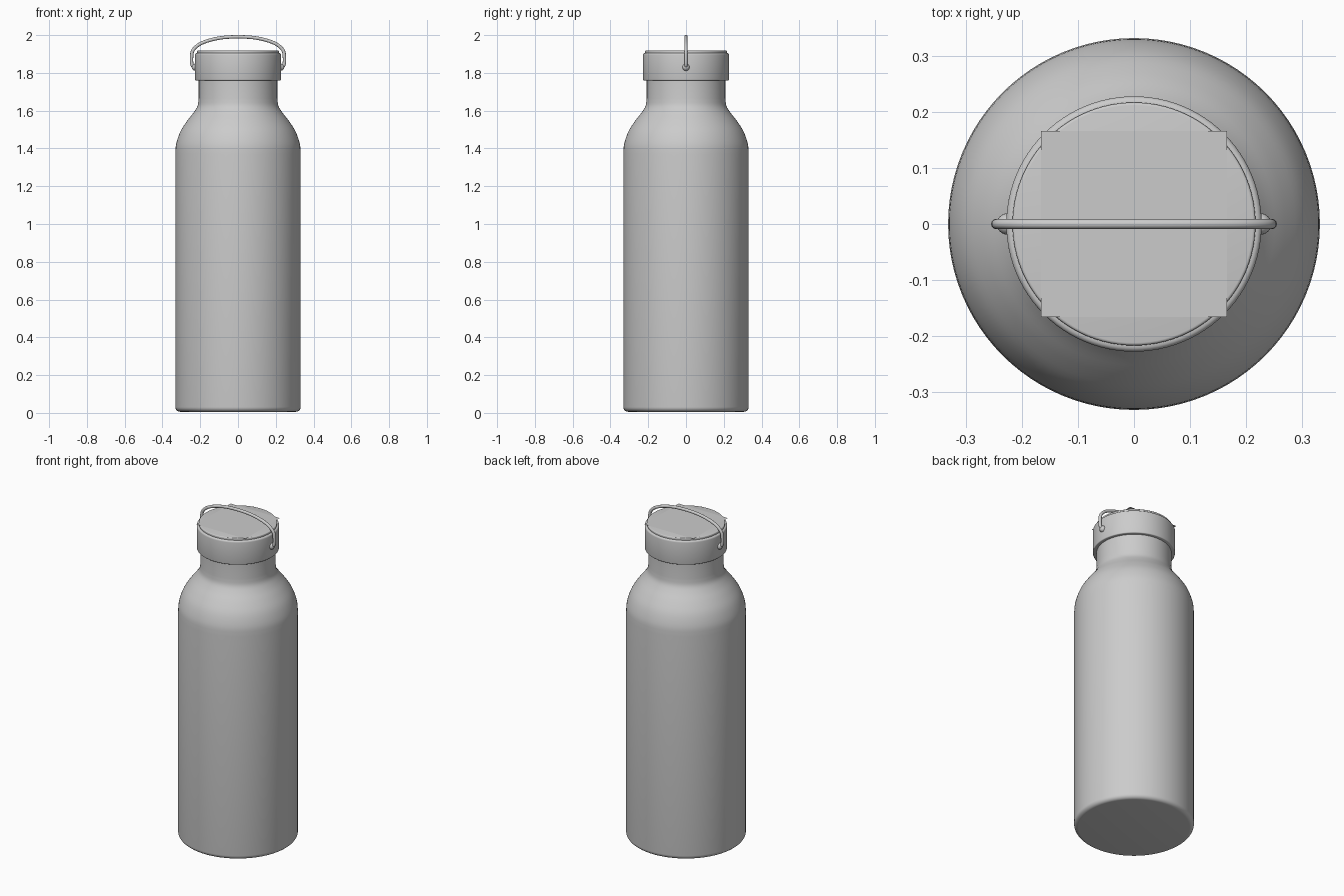
import bpy, bmesh, math
from mathutils import Vector

if "Cube" in bpy.data.objects:
    bpy.data.objects.remove(bpy.data.objects["Cube"])

grey = bpy.data.materials.new("plain grey")
grey.diffuse_color = (0.6, 0.6, 0.6, 1)
grey.use_nodes = True
grey.node_tree.nodes["Principled BSDF"].inputs["Base Color"].default_value = grey.diffuse_color


def add_object(name, bm, smooth=True):
    bmesh.ops.recalc_face_normals(bm, faces=bm.faces)
    mesh = bpy.data.meshes.new(name)
    bm.to_mesh(mesh)
    bm.free()
    mesh.materials.append(grey)
    ob = bpy.data.objects.new(name, mesh)
    bpy.context.collection.objects.link(ob)
    if smooth:
        bpy.ops.object.select_all(action='DESELECT')
        ob.select_set(True)
        bpy.context.view_layer.objects.active = ob
        bpy.ops.object.shade_smooth_by_angle(angle=math.radians(35))
    return ob


def lathe(name, profile, sides=96):
    """Spin a (radius, z) profile that starts and ends on the axis."""
    bm = bmesh.new()
    verts = [bm.verts.new((r, 0, z)) for r, z in profile]
    edges = [bm.edges.new(pair) for pair in zip(verts, verts[1:])]
    bmesh.ops.spin(bm, geom=verts + edges, cent=(0, 0, 0), axis=(0, 0, 1),
                   angle=math.tau, steps=sides)
    bmesh.ops.remove_doubles(bm, verts=bm.verts, dist=1e-5)
    return add_object(name, bm)


def arc(r, z, radius, start, end, steps=6):
    """Rounded corner of a profile, angles in degrees."""
    angles = [math.radians(start + (end - start) * i / steps) for i in range(steps + 1)]
    return [(r + radius * math.cos(a), z + radius * math.sin(a)) for a in angles]


def smooth_path(points, steps=8):
    """Catmull-Rom curve through the points."""
    p = [Vector(q) for q in points]
    p = [2 * p[0] - p[1]] + p + [2 * p[-1] - p[-2]]
    path = []
    for a, b, c, d in zip(p, p[1:], p[2:], p[3:]):
        for i in range(steps):
            t = i / steps
            path.append(0.5 * (2 * b + (c - a) * t + (2 * a - 5 * b + 4 * c - d) * t * t
                               + (3 * b - a - 3 * c + d) * t ** 3))
    return path + [p[-2]]


# Bottle body: rounded base, straight wall, shoulder and neck
shoulder = smooth_path([(0.332, 1.37), (0.327, 1.425), (0.305, 1.49), (0.27, 1.545),
                        (0.235, 1.59), (0.214, 1.625), (0.208, 1.665)], 4)
lathe("bottle_body", [(0, 0.006)] + arc(0.307, 0.031, 0.025, -90, 0)
      + [tuple(q) for q in shoulder] + [(0.208, 1.775), (0, 1.775)])

# Screw lid with a rounded rim and a slightly raised top disc
lathe("lid", [(0, 1.76)] + arc(0.223, 1.765, 0.005, -90, 0, 3)
      + arc(0.218, 1.895, 0.010, 0, 90, 4) + [(0.216, 1.905)]
      + arc(0.212, 1.914, 0.005, 0, 90, 3) + [(0, 1.919)])

# Thin square sheet lying on the lid, with its corners past the rim
bm = bmesh.new()
bmesh.ops.create_grid(bm, x_segments=1, y_segments=1, size=0.166)
bmesh.ops.translate(bm, verts=bm.verts, vec=(0, 0, 1.9215))
add_object("lid_top_sheet", bm, smooth=False)

# Carry handle: a round wire swept through a flat arch
half = [(0.231, 1.83), (0.244, 1.845), (0.2455, 1.885), (0.238, 1.92),
        (0.205, 1.951), (0.15, 1.973), (0.08, 1.987)]
path = smooth_path(half + [(0, 1.991)] + [(-x, z) for x, z in reversed(half)], 6)
bm = bmesh.new()
rings = []
for i, q in enumerate(path):
    d = (path[min(i + 1, len(path) - 1)] - path[max(i - 1, 0)]).normalized()
    side = Vector((-d.y, 0, d.x))
    centre = Vector((q.x, 0, q.y))
    rings.append([bm.verts.new(centre + 0.009 * (side * math.cos(a) + Vector((0, math.sin(a), 0))))
                  for a in (math.tau * k / 16 for k in range(16))])
for r0, r1 in zip(rings, rings[1:]):
    for k in range(16):
        bm.faces.new((r0[k], r0[(k + 1) % 16], r1[(k + 1) % 16], r1[k]))
bm.faces.new(rings[0])
bm.faces.new(rings[-1])
add_object("handle", bm)

# Domed pivots where the handle meets the lid
for label, sx in (("left", -1), ("right", 1)):
    bm = bmesh.new()
    bmesh.ops.create_uvsphere(bm, u_segments=24, v_segments=12, radius=0.019)
    bmesh.ops.translate(bm, verts=bm.verts, vec=(sx * 0.226, 0, 1.83))
    add_object(label + "_handle_pivot", bm)
